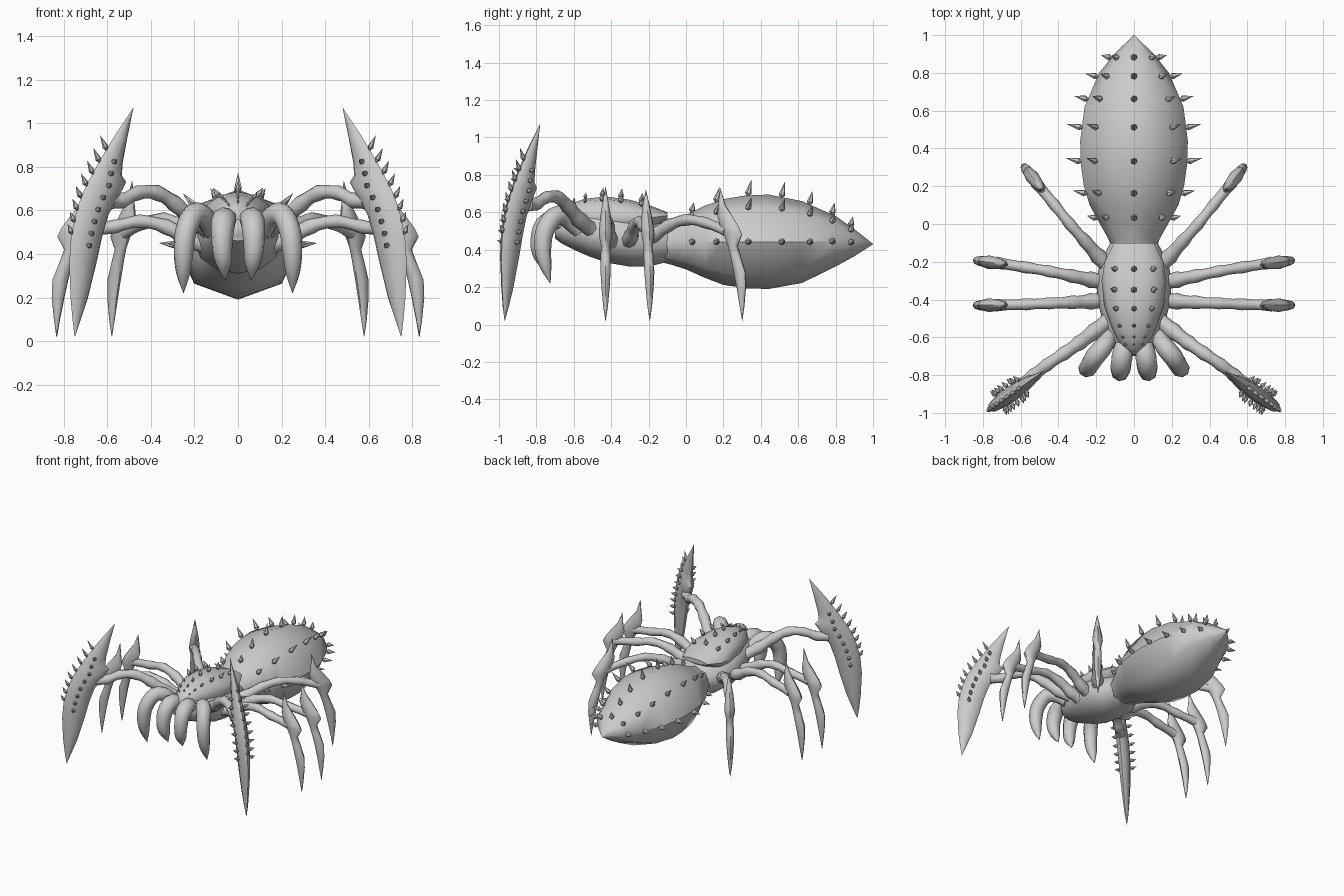
import bpy, bmesh, math
from mathutils import Vector

if "Cube" in bpy.data.objects:
    bpy.data.objects.remove(bpy.data.objects["Cube"])

grey = bpy.data.materials.new("shell_grey")
grey.diffuse_color = (0.6, 0.6, 0.6, 1)
grey.use_nodes = True
grey.node_tree.nodes["Principled BSDF"].inputs["Base Color"].default_value = grey.diffuse_color


def finish(name, bm, mirror=False, angle=50):
    bmesh.ops.recalc_face_normals(bm, faces=bm.faces)
    mesh = bpy.data.meshes.new(name)
    bm.to_mesh(mesh)
    bm.free()
    mesh.materials.append(grey)
    ob = bpy.data.objects.new(name, mesh)
    bpy.context.collection.objects.link(ob)
    bpy.context.view_layer.objects.active = ob
    ob.select_set(True)
    bpy.ops.object.shade_smooth_by_angle(angle=math.radians(angle))
    ob.select_set(False)
    if mirror:
        ob.modifiers.new("Mirror", 'MIRROR')
    return ob


def skin(name, rings, mirror=False, angle=50):
    """Skin a list of equal-length point rings and cap both ends."""
    bm = bmesh.new()
    vs = [[bm.verts.new(p) for p in r] for r in rings]
    n = len(vs[0])
    for a, b in zip(vs, vs[1:]):
        for i in range(n):
            j = (i + 1) % n
            bm.faces.new((a[i], a[j], b[j], b[i]))
    bm.faces.new(vs[0])
    bm.faces.new(vs[-1])
    return finish(name, bm, mirror, angle)


def smooth_path(pts, steps):
    """Catmull-Rom resampling; works for points with a radius as 4th value."""
    P = [Vector(p) for p in pts]
    P = [2 * P[0] - P[1]] + P + [2 * P[-1] - P[-2]]
    out = []
    for i in range(1, len(P) - 2):
        a, b, c, d = P[i - 1:i + 3]
        for k in range(steps):
            t = k / steps
            out.append(0.5 * (2 * b + (c - a) * t + (2 * a - 5 * b + 4 * c - d) * t * t
                              + (3 * b - a - 3 * c + d) * t ** 3))
    return out + [P[-2]]


def tube(name, pts, steps=3, sides=8, bump=0.0):
    path = smooth_path(pts, steps)
    rings = []
    for i, p in enumerate(path):
        t = (path[min(i + 1, len(path) - 1)] - path[max(i - 1, 0)]).to_3d().normalized()
        u = t.cross(Vector((0.57, 0.82, 0.05))).normalized()
        if abs(t.z) < 0.9 and bump:
            u = t.cross(Vector((0, 0, 1))).normalized()
        v = t.cross(u)
        r = max(p[3], 0.001) * (1 + bump * (1 if i % 3 == 0 else -0.5))
        rings.append([p.to_3d() + r * (math.cos(a) * u + math.sin(a) * v)
                      for a in (2 * math.pi * k / sides for k in range(sides))])
    return skin(name, rings, True)


def body_point(secs, y, ang):
    """Point on a body whose sections are (y, half width, top, bottom)."""
    for a, b in zip(secs, secs[1:]):
        if a[0] <= y <= b[0]:
            f = (y - a[0]) / (b[0] - a[0])
            w, zt, zb = (a[k] + f * (b[k] - a[k]) for k in (1, 2, 3))
            return Vector((w * math.cos(ang), y, (zt + zb) / 2 + (zt - zb) / 2 * math.sin(ang)))


def body(name, secs, sides):
    return skin(name, [[body_point(secs, s[0], 2 * math.pi * k / sides) for k in range(sides)]
                       for s in secs])


def spikes(name, items, mirror=False):
    """Kite-shaped thorns: (base, direction, length, radius)."""
    bm = bmesh.new()
    for base, d, length, r in items:
        d = d.normalized()
        u = d.cross(Vector((0.3, 0.9, 0.2))).normalized()
        v = d.cross(u)
        base = base - d * 0.012
        tip = bm.verts.new(base + d * (length + 0.012))
        low = bm.verts.new(base)
        mid = [bm.verts.new(base + d * 0.025 + r * (math.cos(k * math.pi / 3) * u
               + math.sin(k * math.pi / 3) * v)) for k in range(6)]
        for k in range(6):
            bm.faces.new((mid[k], mid[(k + 1) % 6], tip))
            bm.faces.new((mid[(k + 1) % 6], mid[k], low))
    return finish(name, bm, mirror, 30)


# Abdomen, thorax and carapace
abdomen = [(-0.14, .115, .53, .335), (-0.08, .135, .55, .32), (0, .18, .585, .295),
           (.1, .235, .635, .25), (.2, .265, .67, .212), (.32, .282, .69, .194),
           (.44, .285, .695, .19), (.62, .262, .66, .222), (.8, .185, .58, .31),
           (.9, .105, .51, .365), (1, .001, .431, .429)]
thorax = [(-.7, .07, .55, .46), (-.66, .11, .59, .43), (-.6, .14, .61, .4), (-.52, .165, .62, .365),
          (-.42, .19, .62, .33), (-.3, .2, .6, .31), (-.2, .18, .57, .31), (-.1, .125, .535, .335)]
carapace = [(-.69, .02, .58, .55), (-.66, .055, .62, .52), (-.61, .09, .65, .5), (-.54, .12, .672, .48),
            (-.43, .158, .685, .47), (-.3, .172, .667, .48), (-.2, .155, .64, .5), (-.1, .105, .6, .565)]
body("abdomen", abdomen, 8)
body("thorax", thorax, 12)
body("carapace", carapace, 12)

# Thorns on the abdomen in five rows
thorns = []
for y, size in ((.03, .055), (.16, .075), (.33, .085), (.51, .085), (.66, .075), (.78, .065), (.88, .055)):
    for k in range(5):
        a = k * math.pi / 4
        thorns.append((body_point(abdomen, y, a),
                       Vector((math.cos(a), .25, math.sin(a) + .1)), size, .018))
spikes("abdomen_thorns", thorns)

# Thorns on the carapace in three rows
thorns = []
for y, size in ((-.24, .055), (-.35, .055), (-.45, .05), (-.54, .035), (-.6, .025), (-.64, .02)):
    for a in (math.radians(55), math.pi / 2, math.radians(125)):
        thorns.append((body_point(carapace, y, a), Vector((math.cos(a), .15, math.sin(a))),
                       size, .3 * size))
spikes("carapace_thorns", thorns)

# Mouth parts
tube("fang", [(.05, -.6, .5, .04), (.06, -.68, .56, .055), (.07, -.755, .53, .055),
              (.073, -.785, .44, .048), (.068, -.775, .36, .038), (.06, -.745, .28, .001)])
tube("feeler", [(.12, -.57, .5, .04), (.155, -.64, .57, .05), (.205, -.7, .58, .052),
                (.24, -.755, .5, .05), (.25, -.765, .4, .045), (.252, -.75, .31, .032),
                (.25, -.725, .22, .001)])

# Shin rows: (height, inner reach, outer reach, half thickness)
shin = [(.735, 0, .002, .001), (.64, -.005, .035, .018), (.58, -.015, .085, .028),
        (.52, .005, .13, .034), (.48, .03, .15, .036), (.42, .06, .118, .024),
        (.36, .08, .14, .027), (.28, .1, .172, .027), (.2, .118, .175, .022),
        (.1, .138, .165, .013), (.02, .152, .154, .001)]
blade = [(1.07, 0, .002, .001), (.93, .035, .115, .02), (.82, .06, .195, .032), (.76, .065, .235, .038),
         (.73, .04, .255, .04), (.66, .085, .295, .042), (.58, .14, .325, .042), (.48, .175, .35, .04),
         (.36, .207, .36, .034), (.2, .255, .353, .022), (.1, .295, .342, .013), (.02, .328, .33, .001)]


def shin_part(name, rows, origin, heading, sides=8):
    d = Vector((math.cos(heading), math.sin(heading), 0))
    n = Vector((-d.y, d.x, 0))
    o = Vector((origin[0], origin[1], 0))
    rings = []
    for z, s0, s1, t in rows:
        c = o + d * (s0 + s1) / 2 + Vector((0, 0, z))
        rings.append([c + d * (s1 - s0) / 2 * math.cos(a) + n * t * math.sin(a)
                      for a in (2 * math.pi * k / sides for k in range(sides))])
    skin(name, rings, True)
    return o, d, n


# Walking legs: bumpy upper leg and pointed shin
shin_part("second_shin", shin, (.68, -.43), 0)
tube("second_leg", [(.14, -.4, .44, .045), (.23, -.41, .47, .04), (.33, -.415, .525, .033),
                    (.45, -.42, .55, .029), (.57, -.425, .525, .029), (.73, -.43, .5, .03)], bump=.1)
shin_part("third_shin", [(min(r[0], .72),) + r[1:] for r in shin], (.68, -.215), math.radians(8))
tube("third_leg", [(.14, -.31, .44, .045), (.23, -.295, .47, .04), (.33, -.275, .525, .033),
                   (.45, -.25, .55, .029), (.57, -.23, .525, .029), (.73, -.205, .5, .03)], bump=.1)
shin_part("rear_shin", shin, (.485, .18), math.radians(52))
tube("rear_leg", [(.12, -.24, .45, .045), (.19, -.17, .48, .04), (.26, -.09, .53, .033),
                  (.34, 0, .56, .029), (.42, .1, .545, .028), (.52, .22, .5, .03)], bump=.1)

# Front legs with thorned blades
o, d, n = shin_part("front_blade", blade, (.48, -.78), math.atan2(-.19, .27))
tube("front_leg", [(.12, -.5, .5, .045), (.21, -.57, .56, .042), (.29, -.63, .63, .037),
                   (.37, -.685, .68, .034), (.46, -.745, .68, .032), (.53, -.8, .645, .034),
                   (.59, -.85, .64, .035)], bump=.1)


def blade_row(z):
    for a, b in zip(blade, blade[1:]):
        if b[0] <= z <= a[0]:
            f = (z - a[0]) / (b[0] - a[0])
            return [a[k] + f * (b[k] - a[k]) for k in (1, 2, 3)]


up = Vector((0, 0, 1))
thorns = []
for k in range(8):
    z = .88 - .055 * k
    s0, s1, t = blade_row(z)
    thorns.append((o + d * s1 + up * z, d * .55 + up, .075 - .004 * k, .014))
    for side in (-1, 1):
        z2 = z - .06
        s0, s1, t = blade_row(z2)
        thorns.append((o + d * (s0 + .55 * (s1 - s0)) + n * side * t + up * z2,
                       n * side + d * .3 + up * .4, .045, .014))
spikes("blade_thorns", thorns, True)
